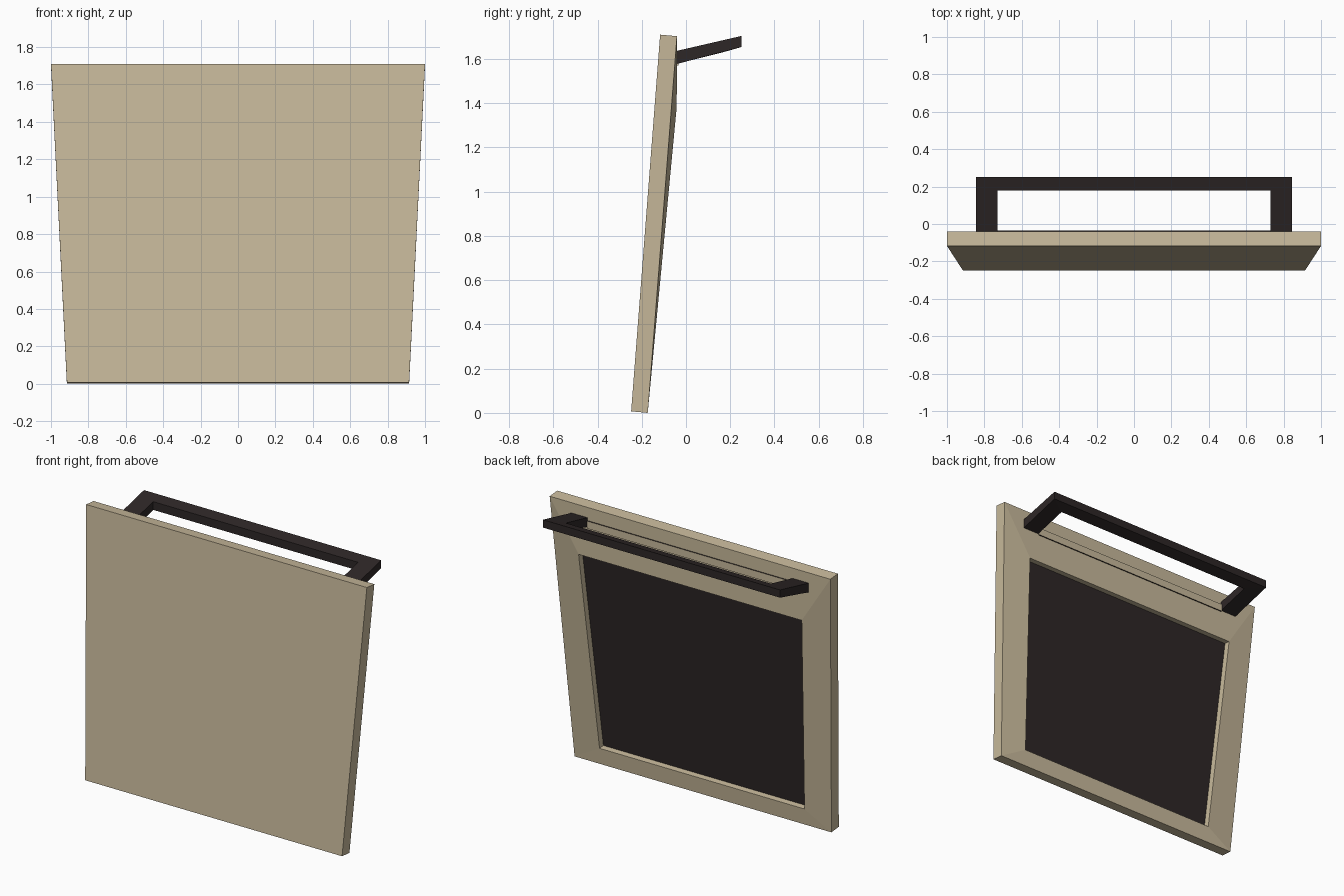
import bpy, bmesh

if "Cube" in bpy.data.objects:
    bpy.data.objects.remove(bpy.data.objects["Cube"])

def material(name, rgb):
    m = bpy.data.materials.new(name)
    m.diffuse_color = (*rgb, 1)
    m.use_nodes = True
    m.node_tree.nodes["Principled BSDF"].inputs["Base Color"].default_value = m.diffuse_color
    return m

beige = material("beige", (0.58, 0.49, 0.33))
dark = material("dark brown", (0.027, 0.020, 0.020))

def trapezoid(low, high):
    """Loop of four corners from (half width, y, z) at the bottom and top."""
    return [(-low[0], *low[1:]), (low[0], *low[1:]),
            (high[0], *high[1:]), (-high[0], *high[1:])]

def build(name, loops, mats, caps=True, closed=False):
    """Bridge successive loops into a flat-shaded mesh."""
    bm = bmesh.new()
    rings = [[bm.verts.new(c) for c in loop] for loop in loops]
    pairs = list(zip(rings, rings[1:]))
    if closed:
        pairs.append((rings[-1], rings[0]))
    for a, b in pairs:
        n = len(a)
        for i in range(n):
            j = (i + 1) % n
            bm.faces.new((a[i], a[j], b[j], b[i]))
    if caps:
        bm.faces.new(rings[0])
        bm.faces.new(rings[-1])
    bmesh.ops.recalc_face_normals(bm, faces=bm.faces)
    me = bpy.data.meshes.new(name)
    bm.to_mesh(me)
    bm.free()
    for m in mats:
        me.materials.append(m)
    ob = bpy.data.objects.new(name, me)
    bpy.context.collection.objects.link(ob)
    return ob

# Leaning panel: front face, back edge, sloped frame, recess
D = 0.04
build("panel", [
    trapezoid((0.915, -0.248, 0.007), (1.0, -0.117, 1.71)),
    trapezoid((0.915, -0.173, 0.0), (1.0, -0.041, 1.703)),
    trapezoid((0.73, -0.163, 0.105), (0.795, -0.042, 1.383)),
    trapezoid((0.73, -0.163 - D, 0.108), (0.795, -0.042 - D, 1.386)),
], [beige])

# Dark insert lying in the recess
build("back_insert", [
    trapezoid((0.729, -0.165 - D, 0.109), (0.794, -0.044 - D, 1.385)),
    trapezoid((0.729, -0.161 - D, 0.109), (0.794, -0.040 - D, 1.385)),
], [dark])

# U-shaped handle: one rectangular section swept round two mitred corners
def section(xo, xi, yo, yi, zo, zi):
    return [(xo, yo, zo[0]), (xo, yo, zo[1]), (xi, yi, zi[1]), (xi, yi, zi[0])]

wall, tip, inner = (1.577, 1.636), (1.654, 1.704), (1.634, 1.687)
path = []
for s in (-1, 1):
    pair = [section(s * 0.845, s * 0.73, -0.045, -0.045, wall, wall),
            section(s * 0.845, s * 0.73, 0.25, 0.18, tip, inner)]
    path += pair if s < 0 else pair[::-1]
build("handle", path, [dark])

# Mounting strip between the handle legs: dark edges, beige back face
strip = build("handle_strip", [
    trapezoid((0.73, -0.05, 1.570), (0.73, -0.05, 1.618)),
    trapezoid((0.73, -0.034, 1.570), (0.73, -0.034, 1.618)),
], [beige, dark])
for p in strip.data.polygons:
    p.material_index = 1 if abs(p.normal.z) > 0.5 else 0
